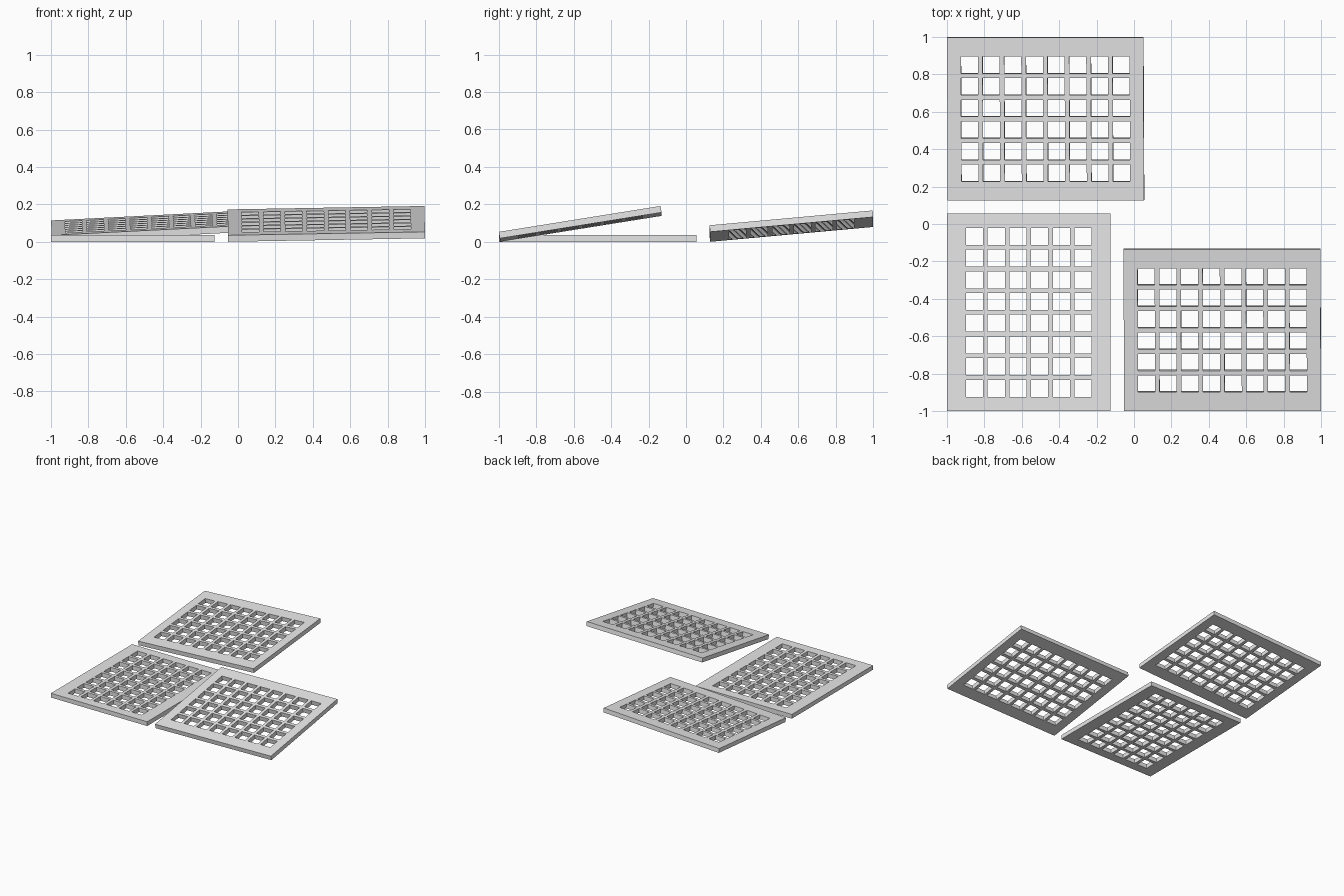
import bpy, bmesh, math
from mathutils import Euler, Vector

if "Cube" in bpy.data.objects:
    bpy.data.objects.remove(bpy.data.objects["Cube"])

THICK, HOLE, PITCH = 0.035, 0.091, 0.116

grey = bpy.data.materials.new("light grey")
grey.diffuse_color = (0.8, 0.8, 0.8, 1)
grey.use_nodes = True
grey.node_tree.nodes["Principled BSDF"].inputs["Base Color"].default_value = grey.diffuse_color


def stations(length, count):
    """Grid lines across a panel: outer edge, both sides of every hole, outer edge."""
    pts = [-length / 2]
    for i in range(count):
        c = (i - (count - 1) / 2) * PITCH
        pts += [c - HOLE / 2, c + HOLE / 2]
    return pts + [length / 2]


def grid_panel(name, size, holes, tilt, x_edge, y_edge):
    """Perforated plate, tilted, then moved so its bounds touch the given edges and z = 0."""
    bm = bmesh.new()
    xs, ys = stations(size[0], holes[0]), stations(size[1], holes[1])
    v = [[bm.verts.new((x, y, 0)) for y in ys] for x in xs]
    for i in range(len(xs) - 1):
        for j in range(len(ys) - 1):
            if i % 2 and j % 2:
                continue  # open cell
            bm.faces.new((v[i][j], v[i + 1][j], v[i + 1][j + 1], v[i][j + 1]))
    # thicken the lattice
    ext = bmesh.ops.extrude_face_region(bm, geom=bm.faces[:], use_keep_orig=True)
    top = [g for g in ext["geom"] if isinstance(g, bmesh.types.BMVert)]
    bmesh.ops.translate(bm, verts=top, vec=(0, 0, THICK))
    bmesh.ops.recalc_face_normals(bm, faces=bm.faces[:])
    # tilt and place
    rot = Euler([math.radians(a) for a in tilt]).to_matrix()
    bmesh.ops.rotate(bm, verts=bm.verts[:], cent=(0, 0, 0), matrix=rot)
    cos = [p.co.copy() for p in bm.verts]
    pick = lambda k, e: (max if e > 0 else min)(c[k] for c in cos)
    move = Vector((x_edge - pick(0, x_edge), y_edge - pick(1, y_edge), -min(c.z for c in cos)))
    bmesh.ops.translate(bm, verts=bm.verts[:], vec=move)
    me = bpy.data.meshes.new(name)
    bm.to_mesh(me)
    bm.free()
    me.materials.append(grey)
    bpy.context.collection.objects.link(bpy.data.objects.new(name, me))


# flat panel, and two panels propped up towards the back and right
grid_panel("flat_panel", (0.875, 1.055), (6, 8), (0, 0, 0), -1, -1)
grid_panel("back_tilted_panel", (1.051, 0.875), (8, 6), (5.2, -2.9, 0), -1, 1)
grid_panel("right_tilted_panel", (1.053, 0.875), (8, 6), (9.1, -1.0, 0), 1, -1)
